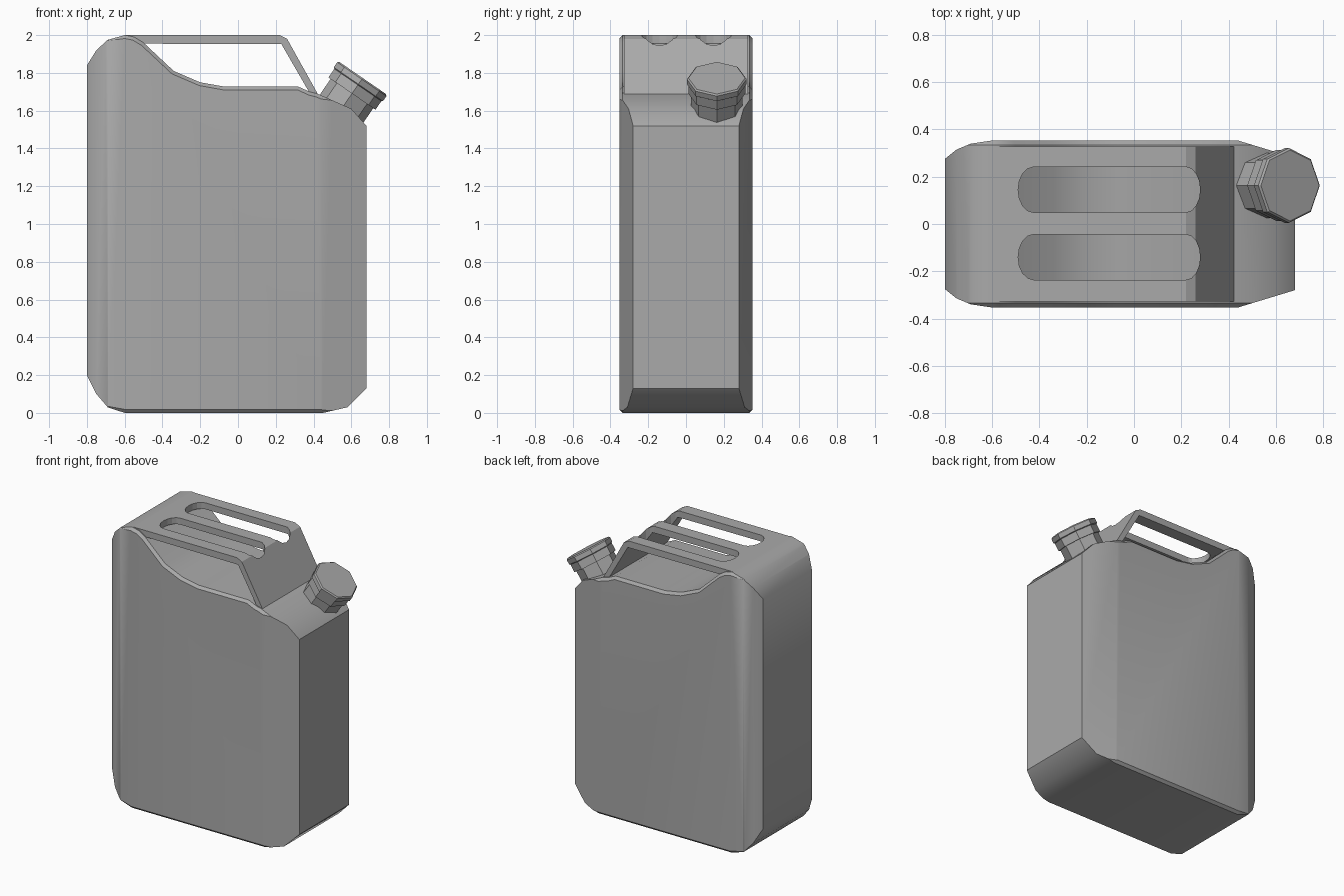
import bpy, bmesh, math
from mathutils import Vector, Matrix

old = bpy.data.objects.get("Cube")
if old:
    bpy.data.objects.remove(old, do_unlink=True)

grey = bpy.data.materials.new("plain_grey")
grey.use_nodes = True
COLOUR = (0.4, 0.4, 0.4, 1)
grey.diffuse_color = COLOUR
grey.node_tree.nodes["Principled BSDF"].inputs["Base Color"].default_value = COLOUR


def finish(bm, name, smooth=None):
    """Turn a bmesh into a named object with the grey material."""
    bmesh.ops.recalc_face_normals(bm, faces=bm.faces)
    mesh = bpy.data.meshes.new(name)
    bm.to_mesh(mesh)
    bm.free()
    mesh.materials.append(grey)
    obj = bpy.data.objects.new(name, mesh)
    bpy.context.collection.objects.link(obj)
    if smooth:
        bpy.ops.object.select_all(action='DESELECT')
        obj.select_set(True)
        bpy.context.view_layer.objects.active = obj
        bpy.ops.object.shade_smooth_by_angle(angle=math.radians(smooth))
    return obj


def prism(points, step):
    """Extrude a closed loop of points along step; return mesh and both caps."""
    bm = bmesh.new()
    cap = bm.faces.new([bm.verts.new(p) for p in points])
    new = bmesh.ops.extrude_face_region(bm, geom=[cap], use_keep_orig=True)["geom"]
    bmesh.ops.translate(bm, vec=step, verts=[v for v in new if isinstance(v, bmesh.types.BMVert)])
    other = [f for f in new if isinstance(f, bmesh.types.BMFace)][0]
    bmesh.ops.recalc_face_normals(bm, faces=bm.faces)
    return bm, [cap, other]


# Can body: side outline with a scooped top, chamfered rims
HALF, RIM = 0.353, 0.018
outline = [(-0.6, 0), (0.45, 0), (0.58, 0.03), (0.68, 0.13), (0.68, 1.52), (0.6, 1.61),
           (0.42, 1.69), (0.38, 1.70), (0.32, 1.727), (-0.07, 1.727), (-0.2, 1.75),
           (-0.34, 1.81), (-0.5, 1.96), (-0.55, 1.99), (-0.6, 2.0), (-0.69, 1.975),
           (-0.75, 1.92), (-0.8, 1.84), (-0.8, 0.2), (-0.75, 0.1), (-0.69, 0.03)]
inner = HALF - RIM
bm, caps = prism([(x, -inner, z) for x, z in outline], (0, 2 * inner, 0))
bmesh.ops.inset_individual(bm, faces=caps, thickness=RIM, depth=RIM)

# Narrow both ends of the body in plan
plan = [(-0.8, 0.275), (-0.75, 0.315), (-0.69, 0.34), (-0.6, HALF), (0.44, HALF), (0.68, 0.28)]
for a, b in zip(plan, plan[1:]):
    if a[1] == b[1]:
        continue
    for side in (-1, 1):
        normal = Vector((a[1] - b[1], side * (b[0] - a[0]), 0))
        cut = bmesh.ops.bisect_plane(bm, geom=bm.verts[:] + bm.edges[:] + bm.faces[:],
                                     plane_co=(a[0], side * a[1], 0), plane_no=normal,
                                     clear_outer=True)["geom_cut"]
        edges = [e for e in cut if isinstance(e, bmesh.types.BMEdge) and e.is_boundary]
        bmesh.ops.holes_fill(bm, edges=edges, sides=0)
finish(bm, "can_body", 40)

# Carrying handle: a bent plate
WIDE = 0.328
bent = [(-0.6, 1.955), (-0.6, 2.0), (0.22, 2.0), (0.26, 1.98), (0.43, 1.675),
        (0.39, 1.675), (0.23, 1.952)]
bm, caps = prism([(x, -WIDE, z) for x, z in bent], (0, 2 * WIDE, 0))
handle = finish(bm, "carrying_handle")

# Two rounded slots through the handle
for name, y in (("front_slot_cutter", -0.14), ("back_slot_cutter", 0.145)):
    ring = []
    for centre, sign, reach in ((0.22, 1, 0.06), (-0.425, -1, 0.065)):
        for i in range(9):
            t = math.pi * (i / 8 - 0.5)
            ring.append((centre + sign * reach * math.cos(t), y + sign * 0.096 * math.sin(t), 1.8))
    bm, caps = prism(ring, (0, 0, 0.4))
    cutter = finish(bm, name)
    cutter.hide_render = True
    cutter.hide_set(True)
    cutter.display_type = 'WIRE'
    mod = handle.modifiers.new(name, 'BOOLEAN')
    mod.operation = 'DIFFERENCE'
    mod.solver = 'EXACT'
    mod.object = cutter

# Bake the slots, then drop the cutters
bpy.context.view_layer.update()
cut_mesh = bpy.data.meshes.new_from_object(handle.evaluated_get(bpy.context.evaluated_depsgraph_get()))
cutters = [m.object for m in handle.modifiers]
handle.modifiers.clear()
handle.data = cut_mesh
for c in cutters:
    bpy.data.objects.remove(c, do_unlink=True)


# Tilted eight-sided neck and screw cap
def turned(name, rings):
    axis = Vector((0.567, 0, 0.824)).normalized()
    side = Vector((axis.z, 0, -axis.x))
    across = Vector((0, 1, 0))
    centre = Vector((0.66, 0.163, 1.773))
    bm = bmesh.new()
    loops = []
    for t, r in rings:
        angles = [i * math.pi / 4 for i in range(8)]
        loops.append([bm.verts.new(centre + axis * t + r * (side * math.cos(a) + across * math.sin(a)))
                      for a in angles])
    for low, high in zip(loops, loops[1:]):
        for i in range(8):
            j = (i + 1) % 8
            bm.faces.new((low[i], low[j], high[j], high[i]))
    bm.faces.new(loops[0])
    bm.faces.new(loops[-1])
    return finish(bm, name)


turned("spout_neck", [(-0.235, 0.137), (-0.09, 0.137)])
turned("screw_cap", [(-0.1, 0.151), (-0.045, 0.151), (-0.04, 0.158), (-0.008, 0.158), (0, 0.15)])
